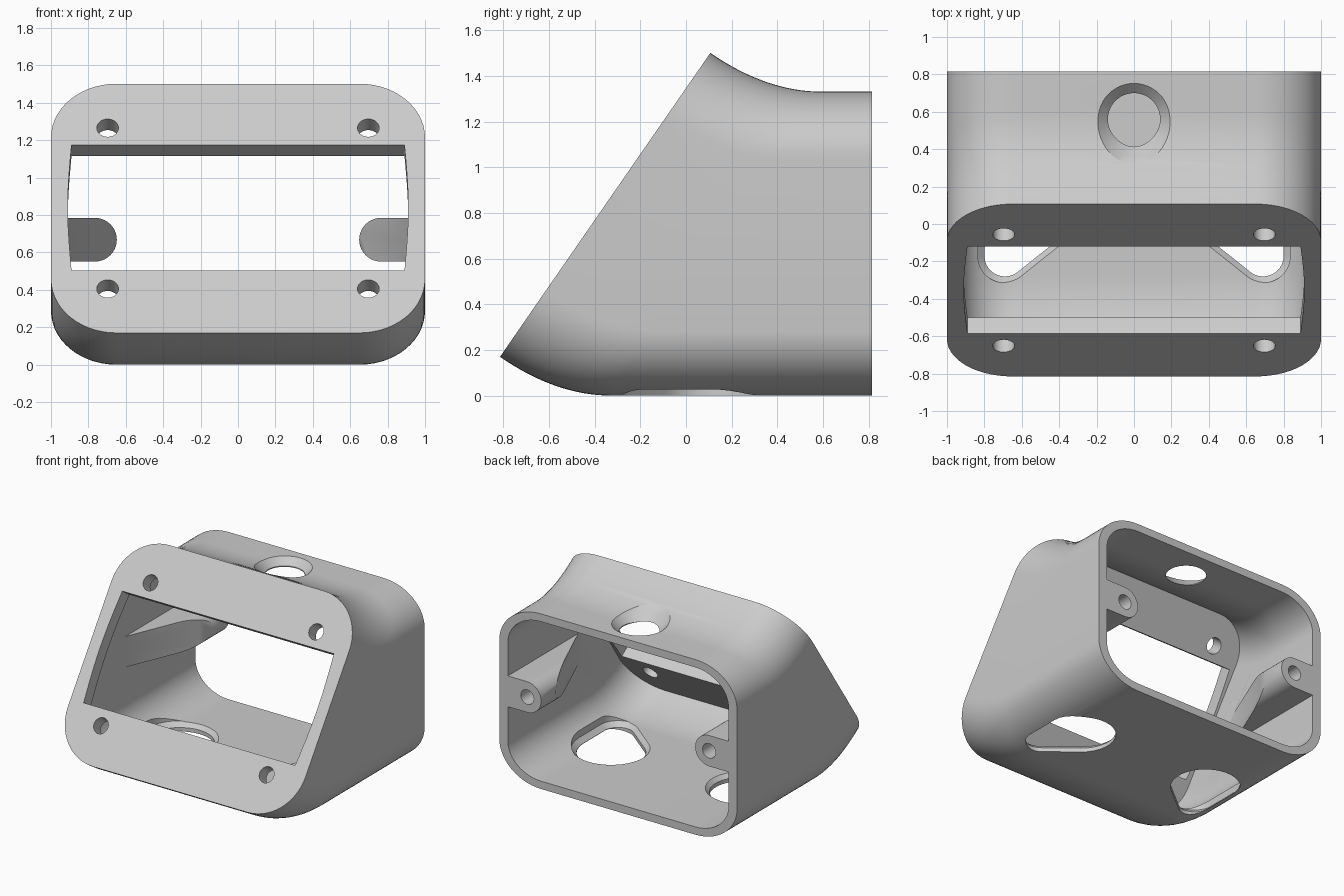
import bpy, bmesh, math
from mathutils import Vector

cube = bpy.data.objects.get("Cube")
if cube:
    bpy.data.objects.remove(cube)

grey = bpy.data.materials.new("light grey plastic")
grey.use_nodes = True
COLOUR = (0.6, 0.6, 0.6, 1)
grey.diffuse_color = COLOUR
grey.node_tree.nodes["Principled BSDF"].inputs["Base Color"].default_value = COLOUR

# Sloping front plane: origin at its lower edge, UP along it, INTO the body
HEIGHT, BACK = 1.62, 0.815
BASE = Vector((0, -BACK, 0.17))
UP = Vector((0, 0.569, 0.822))
INTO = Vector((0, 0.822, -0.569))


def on_front(x, v, depth=0):
    return BASE + Vector((x, 0, 0)) + UP * v + INTO * depth


def loft(name, loops):
    """Closed solid through matching loops, capped at both ends."""
    bm = bmesh.new()
    rings = [[bm.verts.new(p) for p in loop] for loop in loops]
    n = len(rings[0])
    for a, b in zip(rings, rings[1:]):
        for i in range(n):
            j = (i + 1) % n
            bm.faces.new((a[i], a[j], b[j], b[i]))
    bm.faces.new(rings[0])
    bm.faces.new(rings[-1])
    bmesh.ops.recalc_face_normals(bm, faces=bm.faces)
    mesh = bpy.data.meshes.new(name)
    bm.to_mesh(mesh)
    bm.free()
    mesh.materials.append(grey)
    obj = bpy.data.objects.new(name, mesh)
    bpy.context.collection.objects.link(obj)
    return obj


def combine(target, tool, operation="DIFFERENCE"):
    bpy.ops.object.select_all(action="DESELECT")
    bpy.context.view_layer.objects.active = target
    target.select_set(True)
    mod = target.modifiers.new("cut", "BOOLEAN")
    mod.operation, mod.object, mod.solver = operation, tool, "EXACT"
    bpy.ops.object.modifier_apply(modifier=mod.name)
    bpy.data.objects.remove(tool)


def circle(cx, cy, r, n=40):
    return [(cx + r * math.cos(math.tau * i / n), cy + r * math.sin(math.tau * i / n))
            for i in range(n)]


def rounded_rect(inset, radius, steps=14):
    hx, hv = 1 - inset - radius, HEIGHT / 2 - inset - radius
    pts = []
    for k, (sx, sv) in enumerate(((1, 1), (-1, 1), (-1, -1), (1, -1))):
        for i in range(steps + 1):
            a = math.pi / 2 * (k + i / steps)
            pts.append((sx * hx + radius * math.cos(a),
                        HEIGHT / 2 + sv * hv + radius * math.sin(a)))
    return pts


def swept_body(name, inset, radius, start, end_y, steps=16):
    """The front outline carried along a bend that levels out to the back."""
    outline = [on_front(x, v) for x, v in rounded_rect(inset, radius)]
    loops = []
    for i in range(steps + 1):
        t = start + (1 - start) * i / steps
        q = 2 * t * (1 - t)
        shift = Vector((0, q * 0.246 + t * t * 0.49, -0.17 * (q + t * t)))
        loops.append([p + shift for p in outline])
    loops.append([Vector((p.x, end_y, p.z)) for p in loops[-1]])
    return loft(name, loops)


def front_cut(outline, near, far):
    return loft("cutter", [[on_front(x, v, d) for x, v in outline] for d in (near, far)])


# Hollow shell
housing = swept_body("housing", 0, 0.35, 0, BACK)
combine(housing, swept_body("cavity", 0.072, 0.28, 0.18, 1.0))

# Front window with slightly bowed sides
LOW, HIGH = 0.405, 1.222
right_side = [(0.89 + 0.02 * math.sin(math.pi * i / 12), LOW + (HIGH - LOW) * i / 12)
              for i in range(13)]
window = right_side + [(-x, v) for x, v in reversed(right_side)]
combine(housing, front_cut(window, -0.1, 0.14))

# Four screw holes in the front plate
for sx in (-1, 1):
    for sv in (-1, 1):
        combine(housing, front_cut(circle(sx * 0.697, HEIGHT / 2 + sv * 0.523, 0.058),
                                   -0.1, 0.16))

# Countersunk hole in the roof
combine(housing, loft("cutter", [
    [(x, y, z) for x, y in circle(0, 0.56, r, 48)]
    for z, r in ((1.1, 0.14), (1.28, 0.14), (1.335, 0.195), (1.42, 0.27))]))


# Teardrop floor openings, widening inwards
def teardrop(side, grow):
    small, large = Vector((0.69, -0.17)), Vector((0.56, 0.1))
    r1, r2 = 0.11 + grow, 0.24 + grow
    axis = large - small
    heading = math.atan2(axis.y, axis.x)
    lean = math.acos((r1 - r2) / axis.length)
    pts = []
    for centre, r, a0, a1 in ((large, r2, -lean, lean),
                              (small, r1, lean, math.tau - lean)):
        for i in range(21):
            a = heading + a0 + (a1 - a0) * i / 20
            pts.append((side * (centre.x + r * math.cos(a)), centre.y + r * math.sin(a)))
    return pts


for side in (-1, 1):
    combine(housing, loft("cutter", [
        [(x, y, z) for x, y in teardrop(side, grow)]
        for z, grow in ((-0.1, 0), (0.03, 0), (0.065, 0.035), (0.16, 0.035))]))

# Wall bosses: round-nosed bars cut off by a slope that fades into the wall
BOSS_X, BOSS_Z, BOSS_R = 0.765, 0.668, 0.117
for side in (-1, 1):
    nose = [(BOSS_X - BOSS_R * math.sin(math.pi * i / 20),
             BOSS_Z + BOSS_R * math.cos(math.pi * i / 20)) for i in range(21)]
    profile = [(0.96, BOSS_Z + BOSS_R)] + nose + [(0.96, BOSS_Z - BOSS_R)]
    boss = loft("boss", [
        [(side * x, 0.64 - 2.39 * (x - 0.648), z) for x, z in profile],
        [(side * x, BACK, z) for x, z in profile]])
    combine(boss, loft("cutter", [
        [(x, y, z) for x, z in circle(side * BOSS_X, BOSS_Z, 0.055, 28)]
        for y in (0.5, 0.9)]))
    combine(housing, boss, "UNION")

# Smooth curves, crisp edges
bpy.ops.object.select_all(action="DESELECT")
housing.select_set(True)
bpy.context.view_layer.objects.active = housing
bpy.ops.object.shade_smooth_by_angle(angle=math.radians(30))
